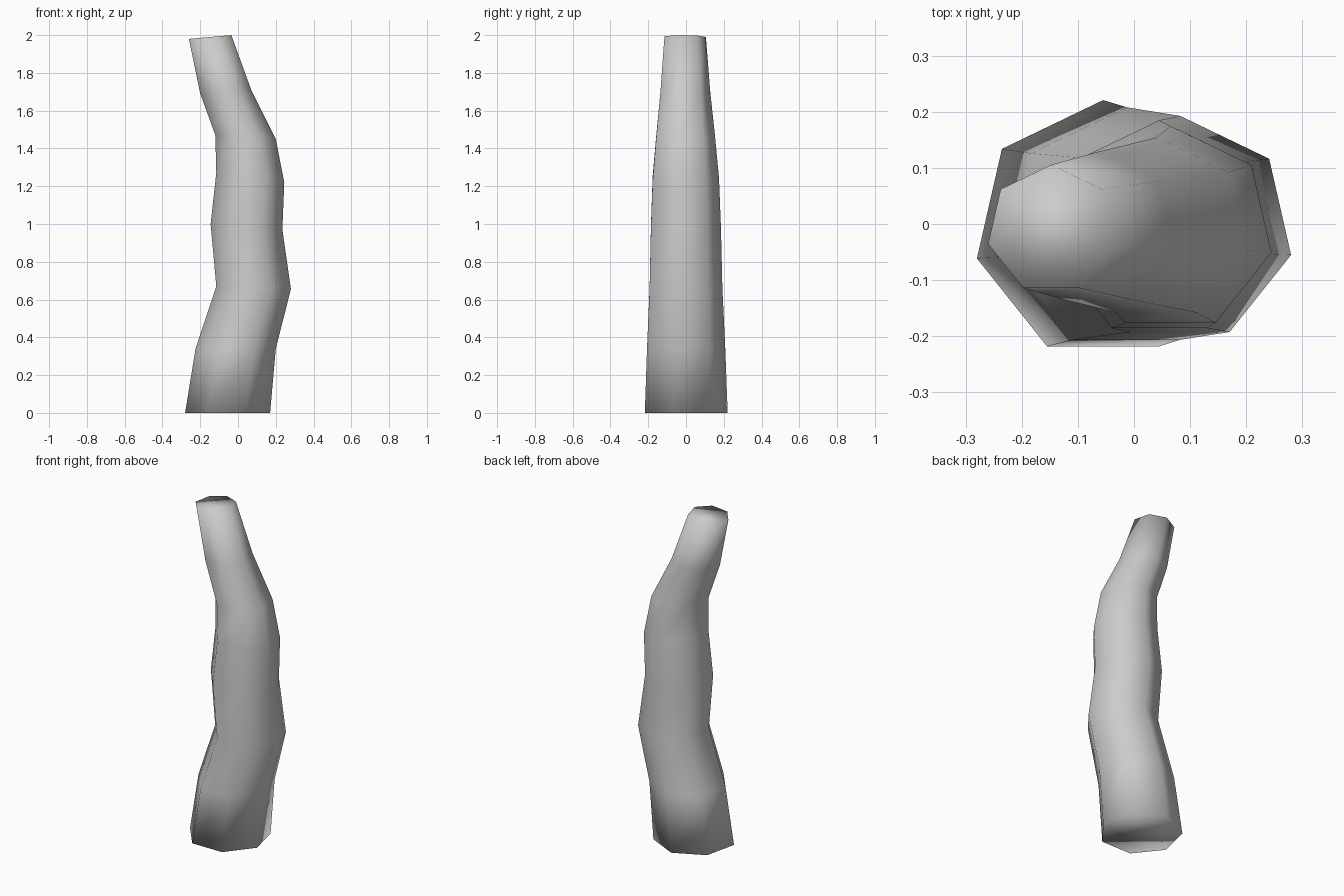
import bpy, bmesh, math

if "Cube" in bpy.data.objects:
    bpy.data.objects.remove(bpy.data.objects["Cube"])

SIDES = 7
CENTRE_Y = -0.01

# Trunk sections: left x, left z, right x, right z
SECTIONS = [
    (-0.28, 0.00, 0.17, 0.00),
    (-0.225, 0.34, 0.20, 0.34),
    (-0.115, 0.67, 0.28, 0.655),
    (-0.145, 1.00, 0.235, 0.97),
    (-0.115, 1.27, 0.245, 1.22),
    (-0.12, 1.47, 0.20, 1.45),
    (-0.20, 1.69, 0.07, 1.71),
    (-0.26, 1.98, -0.035, 2.00),
]

bm = bmesh.new()
rings = []
for lx, lz, rx, rz in SECTIONS:
    cx, cz = (lx + rx) / 2, (lz + rz) / 2
    slope = (rz - lz) / (rx - lx)
    radius = (rx - lx) / 2 / math.cos(math.pi / (2 * SIDES))
    ring = []
    for i in range(SIDES):
        a = math.pi / 2 + i * math.tau / SIDES
        dx = radius * math.cos(a)
        ring.append(bm.verts.new((cx + dx, CENTRE_Y + radius * math.sin(a), cz + slope * dx)))
    rings.append(ring)

# Bark walls
for low, high in zip(rings, rings[1:]):
    for i in range(SIDES):
        j = (i + 1) % SIDES
        bm.faces.new((low[i], low[j], high[j], high[i]))

# End caps, smoothed together with the walls
bm.faces.new(rings[0][::-1])
bm.faces.new(rings[-1])
for f in bm.faces:
    f.smooth = True
bmesh.ops.recalc_face_normals(bm, faces=bm.faces[:])

mesh = bpy.data.meshes.new("bent_trunk")
bm.to_mesh(mesh)
bm.free()

grey = bpy.data.materials.new("plain_grey")
grey.diffuse_color = (0.6, 0.6, 0.6, 1)
grey.use_nodes = True
grey.node_tree.nodes["Principled BSDF"].inputs["Base Color"].default_value = grey.diffuse_color
mesh.materials.append(grey)
trunk = bpy.data.objects.new("bent_trunk", mesh)
bpy.context.collection.objects.link(trunk)
